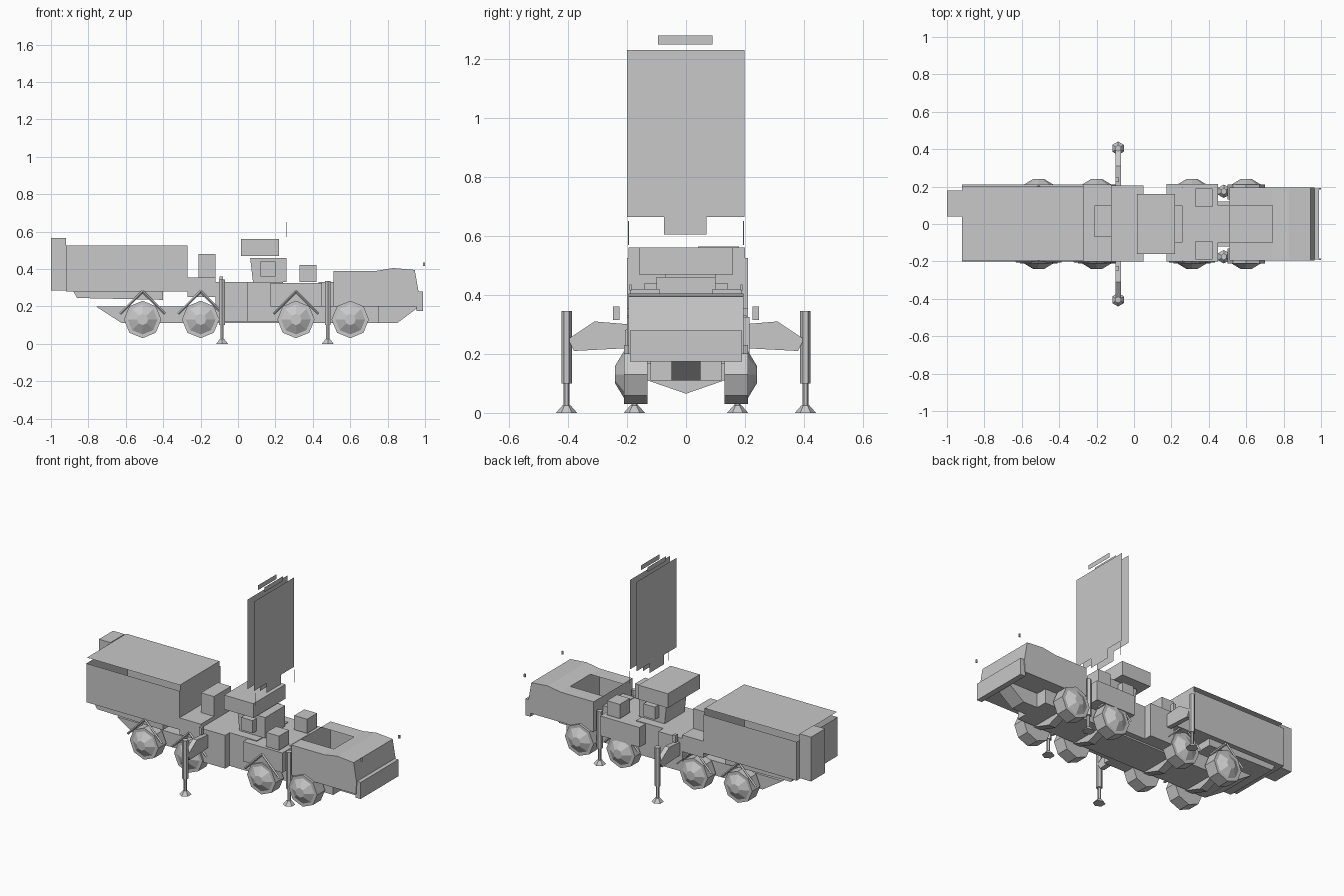
import bpy, bmesh
from mathutils import Vector, Matrix

if "Cube" in bpy.data.objects:
    bpy.data.objects.remove(bpy.data.objects["Cube"])

grey = bpy.data.materials.new("plain_grey")
grey.use_nodes = True
grey.diffuse_color = (0.58, 0.58, 0.58, 1)
grey.node_tree.nodes["Principled BSDF"].inputs["Base Color"].default_value = (0.58, 0.58, 0.58, 1)


def finish(name, bm):
    mesh = bpy.data.meshes.new(name)
    bm.to_mesh(mesh)
    bm.free()
    mesh.materials.append(grey)
    obj = bpy.data.objects.new(name, mesh)
    bpy.context.collection.objects.link(obj)
    return obj


def box(name, x, y, z, open_top=False):
    """Box from ranges, optionally without its top face."""
    bm = bmesh.new()
    bmesh.ops.create_cube(bm, size=1)
    for v in bm.verts:
        v.co = [r[0] if c < 0 else r[1] for r, c in zip((x, y, z), v.co)]
    bm.normal_update()
    if open_top:
        bmesh.ops.delete(bm, geom=[f for f in bm.faces if f.normal.z > 0.9], context='FACES')
    return finish(name, bm)


def sheet(name, corners, thickness=0):
    bm = bmesh.new()
    bm.faces.new([bm.verts.new(c) for c in corners])
    obj = finish(name, bm)
    if thickness:
        solid = obj.modifiers.new("thickness", 'SOLIDIFY')
        solid.thickness, solid.offset = thickness, 0
    return obj


def upright(name, x, y0, y1, z0, z1):
    return sheet(name, [(x, y0, z0), (x, y1, z0), (x, y1, z1), (x, y0, z1)])


def prism(name, profile, y0, y1):
    """Side profile in x and z, extruded across y."""
    bm = bmesh.new()
    face = bm.faces.new([bm.verts.new((x, y0, z)) for x, z in profile])
    new = bmesh.ops.extrude_face_region(bm, geom=[face])
    bmesh.ops.translate(bm, vec=(0, y1 - y0, 0), verts=[e for e in new["geom"] if isinstance(e, bmesh.types.BMVert)])
    bmesh.ops.recalc_face_normals(bm, faces=bm.faces)
    return finish(name, bm)


def rod(name, a, b, r1, r2=None, sides=6):
    a, b = Vector(a), Vector(b)
    bm = bmesh.new()
    turn = (b - a).to_track_quat('Z', 'Y').to_matrix().to_4x4()
    bmesh.ops.create_cone(bm, cap_ends=True, segments=sides, radius1=r1, radius2=r1 if r2 is None else r2,
                          depth=(b - a).length, matrix=Matrix.Translation((a + b) / 2) @ turn)
    return finish(name, bm)


# Chassis
prism("chassis_hull", [(-0.76, 0.2), (-0.62, 0.11), (0.75, 0.11), (0.75, 0.2)], -0.12, 0.12)
prism("chassis_nose", [(0.75, 0.2), (0.75, 0.11), (0.85, 0.11), (0.97, 0.2)], -0.05, 0.05)

# Cargo shelter with a thin separate roof and a narrower rear unit
box("shelter_body", (-0.92, -0.27), (-0.2, 0.21), (0.28, 0.525), open_top=True)
sheet("shelter_roof", [(-0.92, -0.195, 0.56), (-0.27, -0.195, 0.56), (-0.27, 0.2, 0.56), (-0.92, 0.2, 0.56)])
upright("shelter_front_strip", -0.27, -0.195, 0.2, 0.525, 0.56)
box("shelter_rear_unit", (-1, -0.92), (0.04, 0.18), (0.285, 0.565))
prism("shelter_underframe", [(-0.88, 0.28), (-0.86, 0.245), (-0.4, 0.235), (-0.4, 0.28)], -0.18, 0.18)

# Equipment between shelter and radar
box("equipment_base", (-0.27, -0.12), (-0.2, 0.21), (0.25, 0.355))
box("equipment_housing", (-0.21, -0.12), (-0.07, 0.1), (0.355, 0.48))
box("centre_body", (-0.12, 0.05), (-0.2, 0.205), (0.12, 0.33))
box("radar_plinth", (0.05, 0.24), (-0.155, 0.155), (0.12, 0.33))
box("front_body", (0.175, 0.45), (-0.2, 0.215), (0.2, 0.325))

# Radar mount
prism("radar_pedestal", [(0.08, 0.33), (0.26, 0.33), (0.26, 0.46), (0.065, 0.46)], -0.1, 0.1)
box("pedestal_unit", (0.12, 0.2), (-0.14, 0.14), (0.36, 0.44))
box("radar_drive_box", (0.015, 0.22), (-0.16, 0.16), (0.47, 0.56))
for s, side in ((1, "left"), (-1, "right")):
    box(side + "_side_unit", (0.33, 0.42), sorted((s * 0.09, s * 0.19)), (0.33, 0.42))
    rod(side + "_whip_aerial", (0.26, s * 0.195, 0.57), (0.26, s * 0.195, 0.65), 0.002)

# Radar panel: paired thin sheets
for i, x in enumerate((0.207, 0.253)):
    upright(f"radar_panel_{i}", x, -0.2, 0.198, 0.665, 1.23)
    upright(f"radar_upper_array_{i}", x, -0.095, 0.09, 1.25, 1.28)
    upright(f"radar_panel_foot_{i}", x, -0.075, 0.07, 0.605, 0.665)

# Cab with a square opening in its roof
prism("cab_front", [(0.74, 0.2), (0.96, 0.2), (0.965, 0.28), (0.945, 0.395), (0.83, 0.405), (0.74, 0.39)], -0.195, 0.195)
box("cab_rear", (0.51, 0.74), (-0.195, 0.195), (0.2, 0.39), open_top=True)
box("cab_back_wall", (0.43, 0.51), (-0.1, 0.1), (0.2, 0.33))
for s, side in ((1, "left"), (-1, "right")):
    sheet(side + "_roof_rail", [(0.51, s * 0.1, 0.39), (0.74, s * 0.1, 0.39),
                                (0.74, s * 0.195, 0.39), (0.51, s * 0.195, 0.39)])
    box(side + "_cab_mirror", (0.99, 1.0), sorted((s * 0.185, s * 0.192)), (0.415, 0.435))
box("bumper", (0.955, 0.99), (-0.19, 0.19), (0.175, 0.28))

# Wheels, axle housings and guard bars
for i, x in enumerate((-0.51, -0.2, 0.31, 0.6)):
    sheet(f"axle_housing_{i}", [(x, -0.13, 0.17), (x, -0.13, 0.11), (x, 0, 0.065),
                                (x, 0.13, 0.11), (x, 0.13, 0.17)], 0.05)
    for s, side in ((1, "left"), (-1, "right")):
        rod(f"{side}_wheel_{i}", (x, s * 0.13, 0.13), (x, s * 0.21, 0.13), 0.1, sides=8)
        rod(f"{side}_hub_{i}", (x, s * 0.21, 0.13), (x, s * 0.24, 0.13), 0.08, 0.03, sides=8)
        if i < 3:
            for d in (-1, 1):
                rod(f"{side}_guard_bar_{i}", (x + d * 0.12, s * 0.2, 0.16), (x, s * 0.2, 0.28), 0.007, sides=4)

# Extended outriggers and stowed front jacks
for s, side in ((1, "left"), (-1, "right")):
    sheet(side + "_outrigger_arm", [(-0.085, s * y, z) for y, z in
          ((0.19, 0.22), (0.38, 0.21), (0.4, 0.25), (0.31, 0.31), (0.19, 0.3))], 0.03)
    for x, y, top in ((-0.085, 0.405, 0.345), (0.48, 0.175, 0.335)):
        rod(side + "_jack_sleeve", (x, s * y, 0.1), (x, s * y, top), 0.018)
        rod(side + "_jack_leg", (x, s * y, 0.015), (x, s * y, 0.12), 0.01)
        rod(side + "_jack_foot", (x, s * y, 0), (x, s * y, 0.025), 0.036, 0.014)
    box(side + "_outrigger_lamp", (-0.1, -0.08), sorted((s * 0.225, s * 0.248)), (0.315, 0.36))
